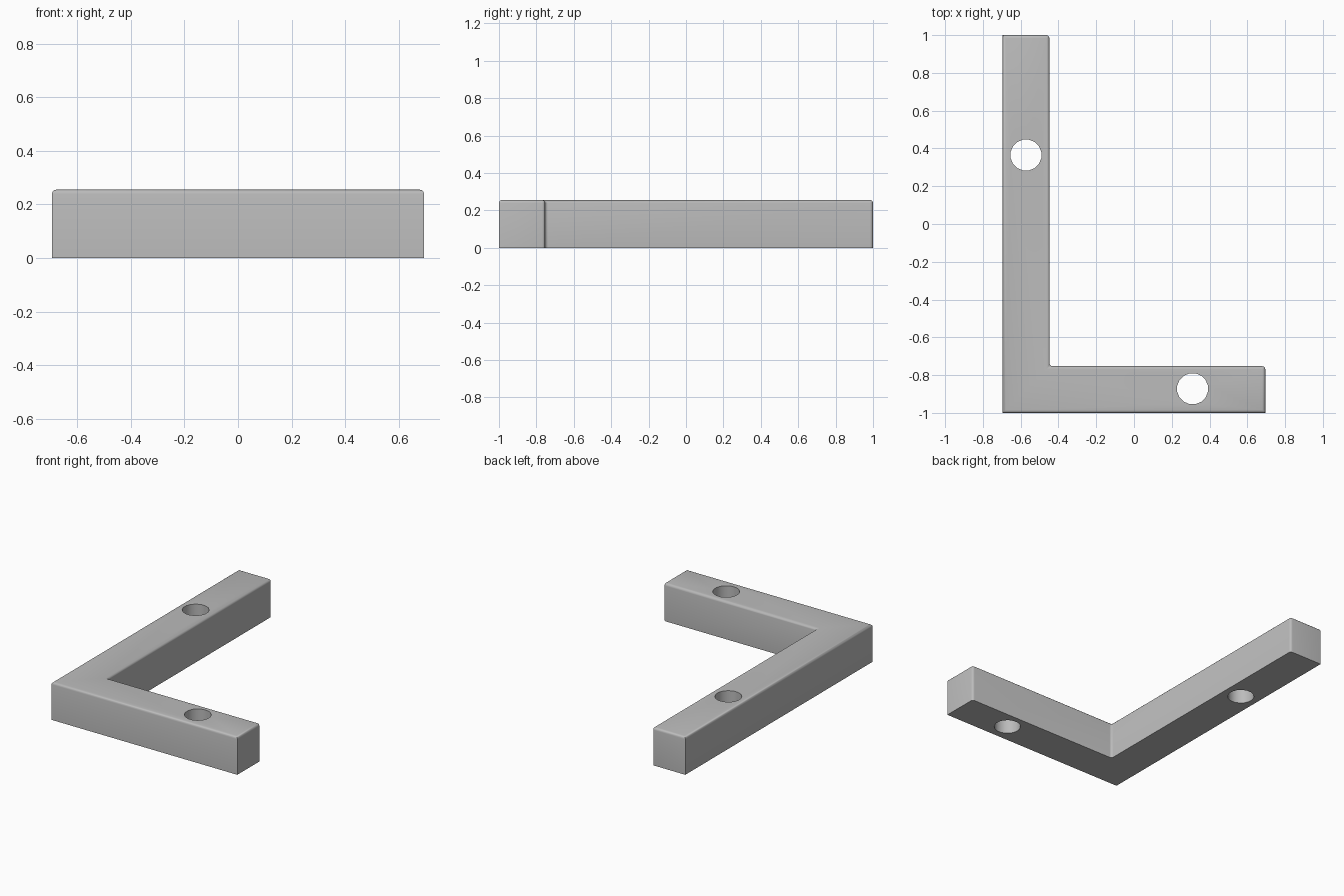
import bpy
import bmesh
import math

cube = bpy.data.objects.get("Cube")
if cube:
    bpy.data.objects.remove(cube, do_unlink=True)

# Sizes
X, Y, HEIGHT, ARM = 0.695, 1.0, 0.255, 0.247
ROUND = 0.016
HOLE_RADIUS = 0.083
HOLES = [(-0.572, 0.365), (0.31, -0.872)]

# Plain grey material
grey = bpy.data.materials.new("plain grey")
grey.use_nodes = True
colour = (0.5, 0.5, 0.5, 1)
grey.diffuse_color = colour
grey.node_tree.nodes["Principled BSDF"].inputs["Base Color"].default_value = colour

# L-shaped bracket extruded from its outline
outline = [(-X, -Y), (X, -Y), (X, ARM - Y), (ARM - X, ARM - Y), (ARM - X, Y), (-X, Y)]
bm = bmesh.new()
base = bm.faces.new([bm.verts.new((x, y, 0)) for x, y in outline])
top = bmesh.ops.extrude_face_region(bm, geom=[base])["geom"]
bmesh.ops.translate(bm, vec=(0, 0, HEIGHT),
                    verts=[v for v in top if isinstance(v, bmesh.types.BMVert)])
bmesh.ops.recalc_face_normals(bm, faces=bm.faces)


# Round the top rim and the inner upright edges; the base and outer corners stay sharp
def is_rounded(edge):
    a, b = (v.co for v in edge.verts)
    if abs(a.z - b.z) < 0.01:
        return a.z > HEIGHT / 2
    return a.x > -X + 0.01 and a.y > -Y + 0.01


bmesh.ops.bevel(bm, geom=[e for e in bm.edges if is_rounded(e)], offset=ROUND,
                segments=3, profile=0.5, affect="EDGES", clamp_overlap=True)
mesh = bpy.data.meshes.new("corner_bracket")
bm.to_mesh(mesh)
bm.free()
mesh.materials.append(grey)
bracket = bpy.data.objects.new("corner_bracket", mesh)
bpy.context.collection.objects.link(bracket)


# Round screw holes through both arms
def drill(x, y):
    bpy.ops.mesh.primitive_cylinder_add(vertices=16, radius=HOLE_RADIUS,
                                        depth=HEIGHT * 3, location=(x, y, HEIGHT / 2),
                                        rotation=(0, 0, math.pi / 16))
    cutter = bpy.context.object
    cutter.name = "hole_cutter"
    cutter.hide_render = True
    cutter.data.materials.append(grey)
    cut = bracket.modifiers.new("screw_hole", "BOOLEAN")
    cut.object = cutter
    cut.solver = "EXACT"
    bpy.context.view_layer.objects.active = bracket
    bpy.ops.object.modifier_apply(modifier=cut.name)
    bpy.data.objects.remove(cutter, do_unlink=True)


for hole in HOLES:
    drill(*hole)

# Smooth shading with crisp edges
bpy.ops.object.select_all(action="DESELECT")
bracket.select_set(True)
bpy.context.view_layer.objects.active = bracket
bpy.ops.object.shade_smooth_by_angle(angle=math.radians(40))
